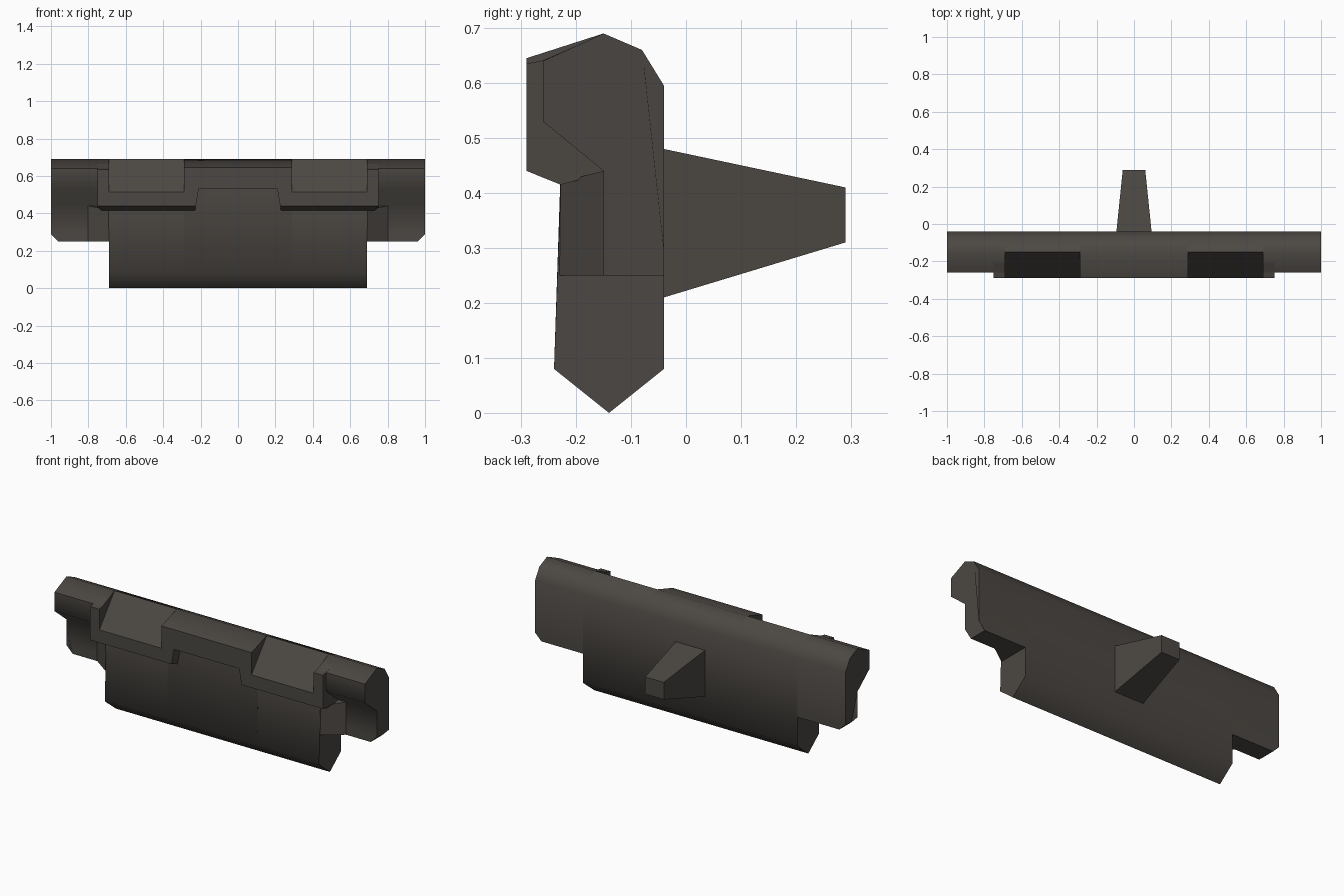
import bpy, bmesh
from math import radians

cube = bpy.data.objects.get("Cube")
if cube:
    bpy.data.objects.remove(cube, do_unlink=True)

# Single dark metal finish
COLOUR = (0.072, 0.064, 0.056, 1.0)
metal = bpy.data.materials.new("dark_warm_grey")
metal.use_nodes = True
metal.diffuse_color = COLOUR
shader = next(n for n in metal.node_tree.nodes if n.type == 'BSDF_PRINCIPLED')
shader.inputs["Base Color"].default_value = COLOUR


def loft(name, profile, start, end, mirror=True, smooth=True, flat_edges=()):
    """Stretch a (y, z) profile along x; start and end give x for each point."""
    bm = bmesh.new()
    rings = [[bm.verts.new((f(y, z), y, z)) for y, z in profile] for f in (start, end)]
    a, b = rings
    n = len(profile)
    sides = [bm.faces.new((a[i], a[(i + 1) % n], b[(i + 1) % n], b[i])) for i in range(n)]
    bm.faces.new(a)
    bm.faces.new(b)
    bmesh.ops.recalc_face_normals(bm, faces=bm.faces[:])
    me = bpy.data.meshes.new(name)
    bm.to_mesh(me)
    bm.free()
    me.materials.append(metal)
    if smooth:
        me.shade_smooth()
        me.set_sharp_from_angle(angle=radians(55))
        for i in flat_edges:
            me.polygons[i].use_smooth = False
    ob = bpy.data.objects.new(name, me)
    bpy.context.collection.objects.link(ob)
    if mirror:
        ob.modifiers.new("mirror", 'MIRROR').use_clip = False
    return ob


def at(x):
    return lambda y, z: x


# Shared profile runs: rounded back and pointed lower edge
BACK = [(-0.04, 0.595), (-0.08, 0.66), (-0.15, 0.69)]
LOWER = [(-0.24, 0.08), (-0.14, 0.0), (-0.04, 0.08)]

# Middle of the body, with the raised lip over the notch
loft("centre_body",
     BACK + [(-0.29, 0.645), (-0.29, 0.53), (-0.225, 0.53)] + LOWER,
     at(-0.29), at(0.29), mirror=False)

# Body beside the centre, with the sloping recess in its upper front
loft("recessed_body",
     BACK + [(-0.29, 0.515), (-0.29, 0.44), (-0.228, 0.415)] + LOWER,
     at(0.29), at(0.69), flat_edges=(2,))

# Slanted sides of the notch below the lip
loft("notch_side",
     [(-0.29, 0.53), (-0.29, 0.44), (-0.228, 0.415), (-0.21, 0.415), (-0.21, 0.53)],
     lambda y, z: 0.21 + (0.53 - z) * 0.17, at(0.29), smooth=False)

# Outer ends, with the lower outside corner clipped
loft("end_block",
     BACK + [(-0.26, 0.64), (-0.26, 0.53), (-0.15, 0.44), (-0.15, 0.29),
             (-0.15, 0.25), (-0.04, 0.25), (-0.04, 0.29)],
     at(0.69), lambda y, z: 0.96 if z < 0.27 else 1.0)

# Narrow posts closing the recesses
loft("recess_post",
     [(-0.15, 0.689), (-0.26, 0.641), (-0.29, 0.635), (-0.29, 0.44),
      (-0.228, 0.415), (-0.15, 0.435)],
     at(0.69), lambda y, z: 0.73 if z < 0.43 else 0.75, smooth=False)

# Ramps blending the thick lower body into the thin ends
loft("side_ramp",
     [(-0.23, 0.25), (-0.15, 0.25), (-0.15, 0.44), (-0.228, 0.42)],
     at(0.69), lambda y, z: 0.69 + max(0.0, y + 0.23) * 1.4, smooth=False)

# Tapered peg on the back
loft("back_peg",
     [(-0.05, 0.207), (0.29, 0.31), (0.29, 0.41), (-0.05, 0.482)],
     lambda y, z: -0.095 if y < 0 else -0.06,
     lambda y, z: 0.095 if y < 0 else 0.06, mirror=False, smooth=False)
